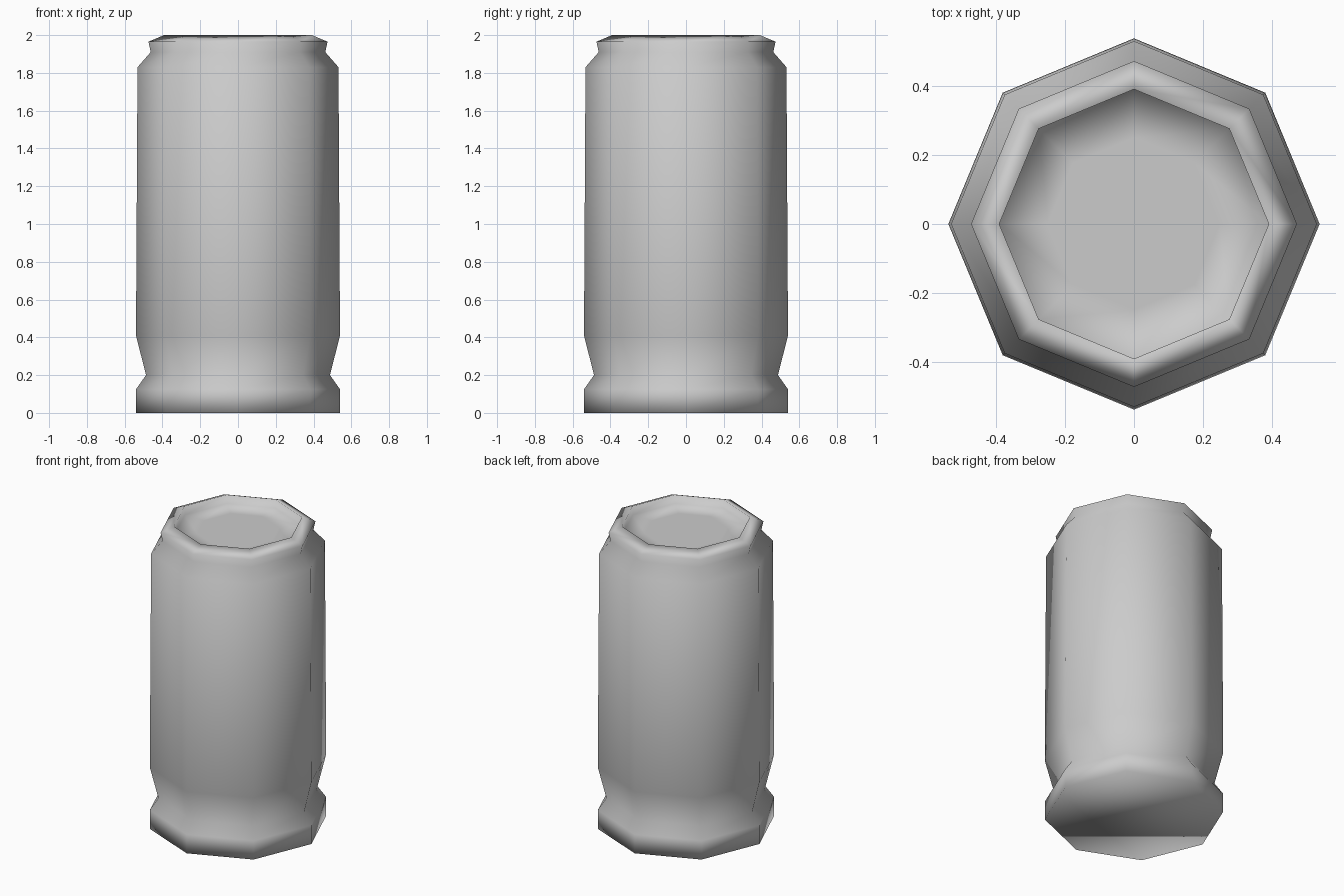
import bpy, bmesh
from math import cos, sin, pi

cube = bpy.data.objects.get("Cube")
if cube:
    bpy.data.objects.remove(cube, do_unlink=True)

SIDES = 8

# Plain metal colour
metal = bpy.data.materials.new("light grey metal")
metal.use_nodes = True
colour = (0.6, 0.6, 0.6, 1)
metal.diffuse_color = colour
metal.node_tree.nodes["Principled BSDF"].inputs["Base Color"].default_value = colour


def lathe(name, profile):
    """Spin (radius, height) pairs around z and close both ends."""
    bm = bmesh.new()
    rings = [[bm.verts.new((r * cos(2 * pi * i / SIDES), r * sin(2 * pi * i / SIDES), z))
              for i in range(SIDES)] for r, z in profile]
    for low, high in zip(rings, rings[1:]):
        for i in range(SIDES):
            j = (i + 1) % SIDES
            bm.faces.new((low[i], low[j], high[j], high[i]))
    bm.faces.new(rings[0][::-1])
    bm.faces.new(rings[-1])
    for face in bm.faces:
        face.smooth = True
    mesh = bpy.data.meshes.new(name)
    bm.to_mesh(mesh)
    bm.free()
    mesh.materials.append(metal)
    obj = bpy.data.objects.new(name, mesh)
    bpy.context.collection.objects.link(obj)
    return obj


# Can: foot, waist, body, shoulder, neck, rim and recessed lid
lathe("can_body", [
    (0.54, 0), (0.54, 0.125), (0.487, 0.2), (0.54, 0.41), (0.532, 1.83),
    (0.462, 1.91), (0.474, 1.965), (0.392, 2.0), (0.392, 1.94), (0.25, 1.94),
])
